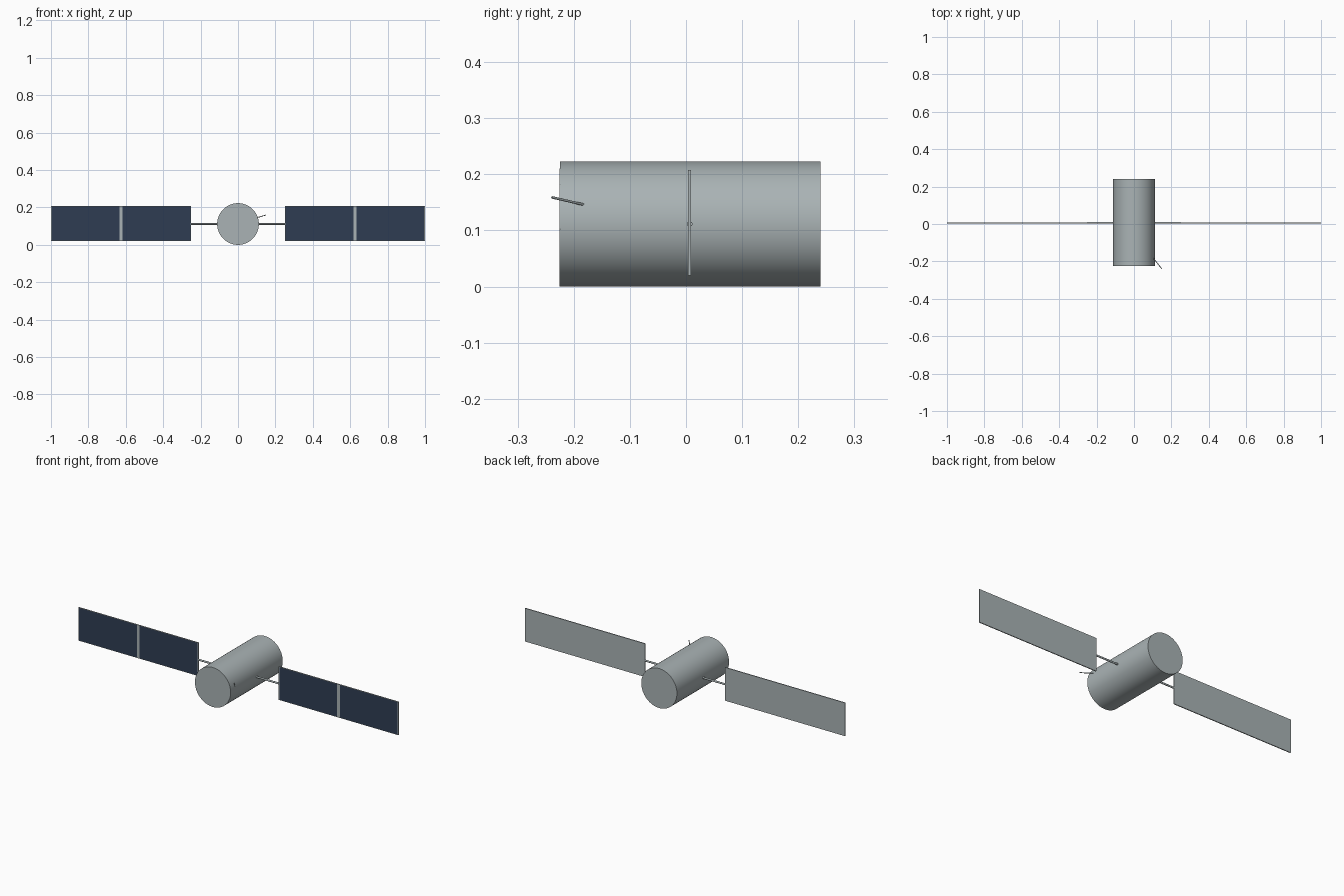
import bpy, bmesh, math
from mathutils import Vector

cube = bpy.data.objects.get("Cube")
if cube:
    bpy.data.objects.remove(cube, do_unlink=True)

R = 0.1115        # hull radius, also the height of its axis
PANEL_Y = 0.0065  # plane of the solar wings


def material(name, rgb):
    m = bpy.data.materials.new(name)
    m.use_nodes = True
    m.diffuse_color = (*rgb, 1)
    bsdf = next(n for n in m.node_tree.nodes if n.type == 'BSDF_PRINCIPLED')
    bsdf.inputs["Base Color"].default_value = (*rgb, 1)
    return m


metal = material("grey metal", (0.40, 0.45, 0.46))
cell_blue = material("dark blue cells", (0.028, 0.046, 0.086))


def rod(name, start, end, radius, sides):
    """Smooth capped cylinder between two points."""
    start, end = Vector(start), Vector(end)
    axis = end - start
    bpy.ops.mesh.primitive_cylinder_add(vertices=sides, radius=radius, depth=axis.length,
                                        location=(start + end) / 2)
    ob = bpy.context.object
    ob.name = name
    ob.rotation_euler = axis.to_track_quat('Z', 'Y').to_euler()
    ob.data.materials.append(metal)
    bpy.ops.object.shade_smooth_by_angle(angle=math.radians(40))
    return ob


def solar_panel(name, side):
    """Thin framed plate whose front is divided into two dark cell areas."""
    x0, x1, z0, z1, frame, rib = 0.25, 1.0, 0.02, 0.208, 0.005, 0.008
    mid = (x0 + x1) / 2
    bm = bmesh.new()
    bmesh.ops.create_cube(bm, size=1)
    bmesh.ops.scale(bm, vec=(x1 - x0, 0.005, z1 - z0), verts=bm.verts)
    bmesh.ops.translate(bm, vec=(side * mid, PANEL_Y, (z0 + z1) / 2), verts=bm.verts)
    # Cut the frame and the centre rib
    cuts = [((side * x, 0, 0), (1, 0, 0)) for x in (x0 + frame, mid - rib, mid + rib, x1 - frame)]
    cuts += [((0, 0, z), (0, 0, 1)) for z in (z0 + frame / 2, z1 - frame / 2)]
    for co, no in cuts:
        bmesh.ops.bisect_plane(bm, geom=bm.verts[:] + bm.edges[:] + bm.faces[:],
                               plane_co=co, plane_no=no)
    # Large front faces are the cells
    bm.normal_update()
    for f in bm.faces:
        if f.normal.y < -0.9 and f.calc_area() > 0.03:
            f.material_index = 1
    me = bpy.data.meshes.new(name)
    bm.to_mesh(me)
    bm.free()
    me.materials.append(metal)
    me.materials.append(cell_blue)
    bpy.context.collection.objects.link(bpy.data.objects.new(name, me))


# Hull and antenna
rod("hull", (0, -0.225, R), (0, 0.24, R), R, 64)
rod("antenna", (0.10, -0.178, 0.145), (0.148, -0.239, 0.159), 0.0022, 12)

# Wings on both sides
for side, label in ((1, "left"), (-1, "right")):
    rod(label + "_strut", (side * 0.1, PANEL_Y, R), (side * 0.25, PANEL_Y, R), 0.005, 16)
    solar_panel(label + "_solar_panel", side)
